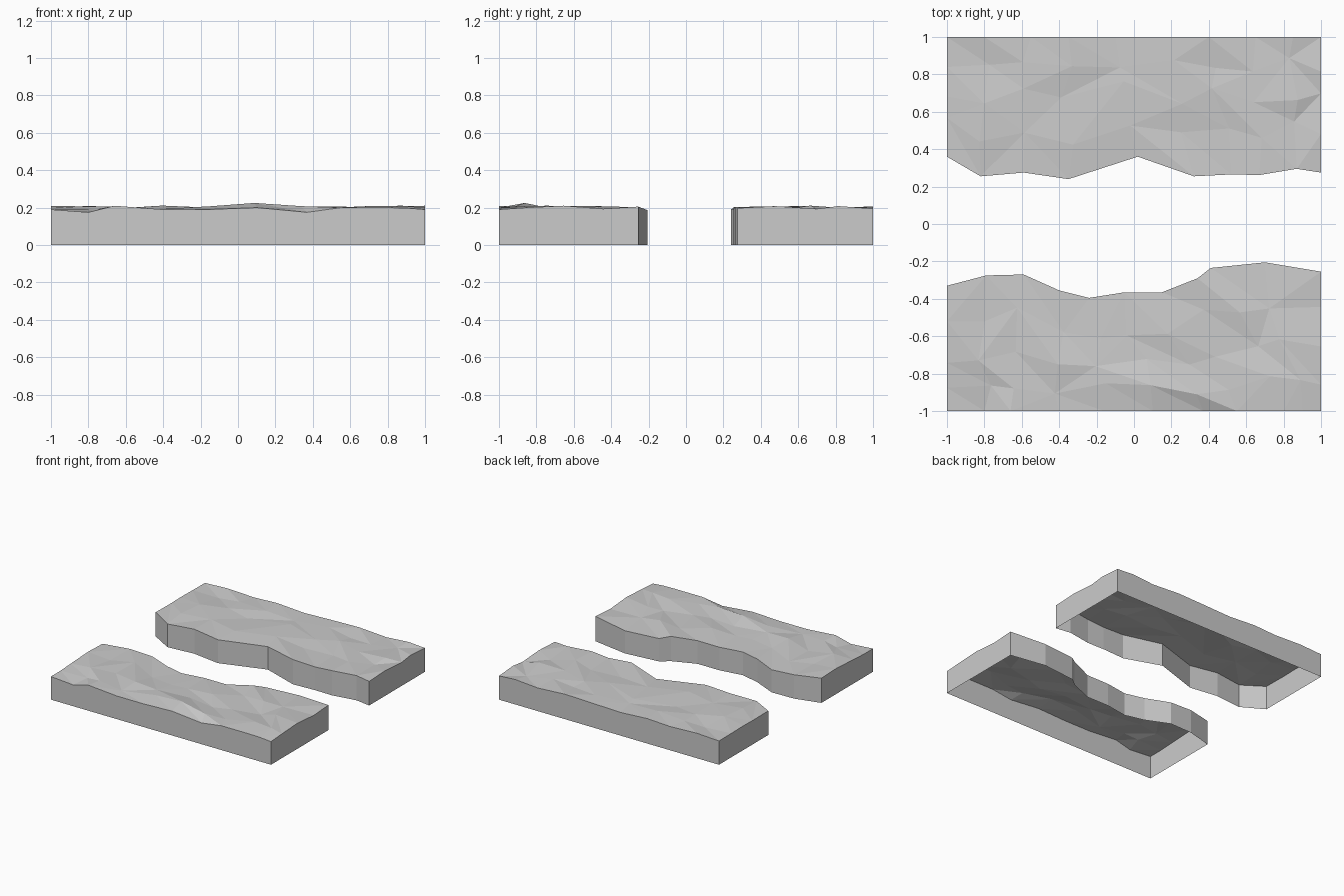
import bpy, bmesh, random

cube = bpy.data.objects.get("Cube")
if cube:
    bpy.data.objects.remove(cube, do_unlink=True)

stone = bpy.data.materials.new("grey_stone")
stone.use_nodes = True
GREY = (0.6, 0.6, 0.6, 1)
stone.diffuse_color = GREY
bsdf = next(n for n in stone.node_tree.nodes if n.type == "BSDF_PRINCIPLED")
bsdf.inputs["Base Color"].default_value = GREY
bsdf.inputs["Roughness"].default_value = 0.9

ROWS = (0, 0.2, 0.43, 0.7, 1)  # spacing from the straight edge to the shore


def river_bank(name, outer_y, outer, shore, shore_z, ridge, seed):
    """Faceted ground sheet with skirt walls and an open underside."""
    rng = random.Random(seed)
    bm = bmesh.new()
    cols, grid = len(outer), []
    for r, t in enumerate(ROWS):
        row = []
        for c in range(cols):
            (ox, oz), (sx, sy) = outer[c], shore[c]
            x, y = ox + (sx - ox) * t, outer_y + (sy - outer_y) * t
            z = oz if r == 0 else rng.uniform(*shore_z)
            if 0 < r < len(ROWS) - 1:
                z = rng.uniform(0.188, 0.211)
                y += rng.uniform(-0.045, 0.045)
                if 0 < c < cols - 1:
                    x += rng.uniform(-0.04, 0.04)
            if (r, c) == ridge:
                z = 0.225
            row.append(bm.verts.new((x, y, z)))
        grid.append(row)

    # triangulated top with mixed diagonals
    for low, high in zip(grid, grid[1:]):
        for c in range(cols - 1):
            a, b, d, e = low[c], low[c + 1], high[c + 1], high[c]
            if rng.random() < 0.5:
                tris = ((a, b, d), (a, d, e))
            else:
                tris = ((a, b, e), (b, d, e))
            for tri in tris:
                bm.faces.new(tri)
    bmesh.ops.recalc_face_normals(bm, faces=bm.faces[:])
    if sum(f.normal.z for f in bm.faces) < 0:
        bmesh.ops.reverse_faces(bm, faces=bm.faces[:])

    # skirt walls, wound to follow the top faces
    for edge in [e for e in bm.edges if e.is_boundary]:
        loop = edge.link_loops[0]
        p, q = loop.vert, loop.link_loop_next.vert
        lower = [bm.verts.new((v.co.x, v.co.y, 0)) for v in (p, q)]
        bm.faces.new((q, p, lower[0], lower[1]))
    bmesh.ops.remove_doubles(bm, verts=bm.verts[:], dist=0.0005)

    mesh = bpy.data.meshes.new(name)
    bm.to_mesh(mesh)
    bm.free()
    mesh.materials.append(stone)
    obj = bpy.data.objects.new(name, mesh)
    bpy.context.collection.objects.link(obj)
    return obj


# front bank
river_bank(
    "front_river_bank", -1,
    [(-1, .19), (-.8, .175), (-.66, .21), (-.4, .19), (-.16, .19), (.1, .2),
     (.37, .175), (.55, .2), (.8, .2), (.9, .198), (1, .19)],
    [(-1, -.33), (-.79, -.275), (-.59, -.27), (-.4, -.355), (-.24, -.395),
     (-.05, -.365), (.15, -.365), (.34, -.29), (.41, -.235), (.7, -.205),
     (1, -.255)],
    (0.185, 0.207), (1, 5), 4)

# back bank
river_bank(
    "back_river_bank", 1,
    [(-1, .195), (-.8, .205), (-.55, .195), (-.35, .205), (-.1, .19),
     (.2, .2), (.4, .205), (.65, .19), (.85, .205), (1, .195)],
    [(-1, .36), (-.82, .255), (-.59, .275), (-.35, .24), (.02, .36),
     (.32, .255), (.52, .265), (.67, .262), (.87, .295), (1, .275)],
    (0.188, 0.204), None, 9)
